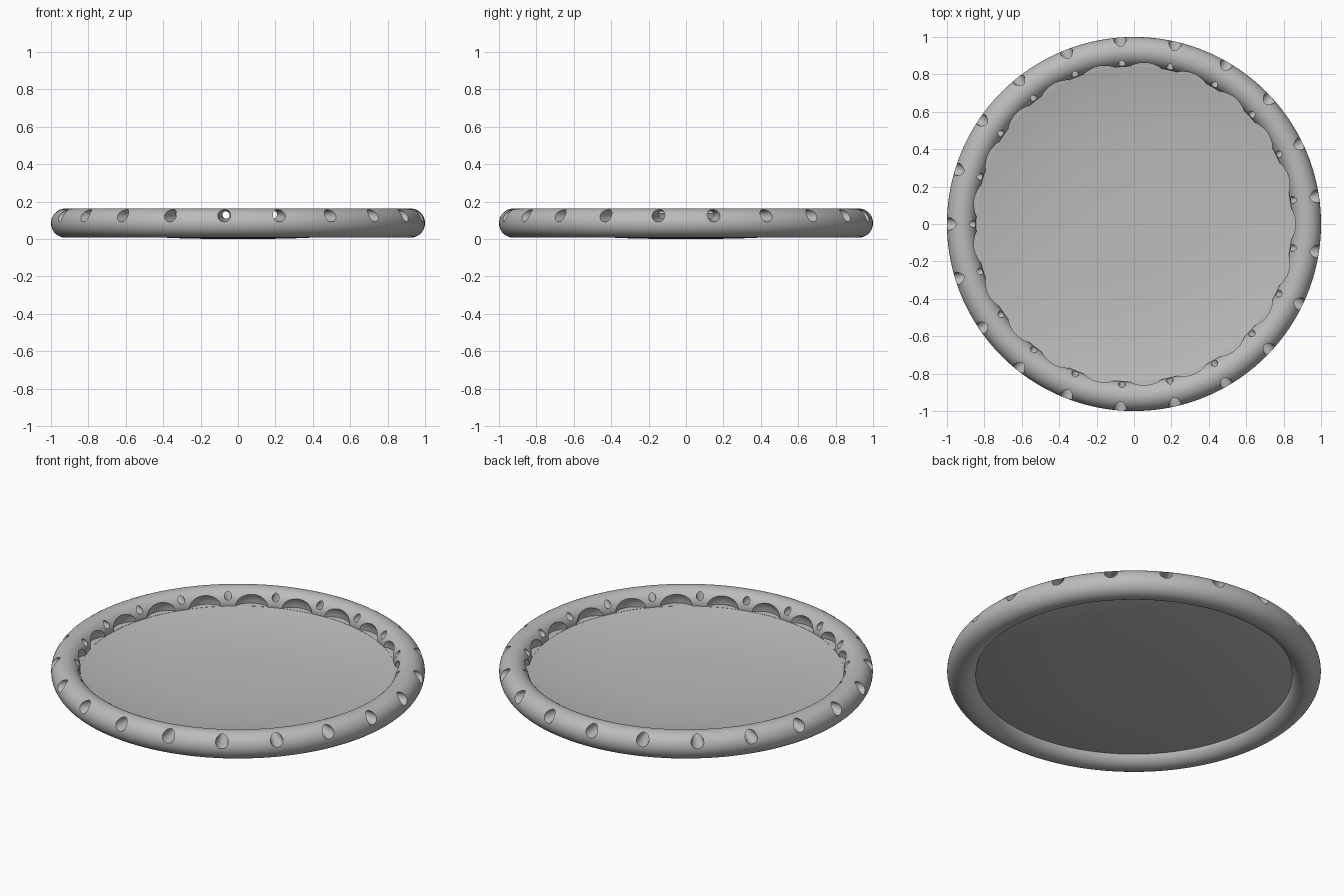
import bpy, bmesh, math
from mathutils import Matrix, Vector

cube = bpy.data.objects.get("Cube")
if cube:
    bpy.data.objects.remove(cube, do_unlink=True)

COUNT = 21            # holes around the ring
MAJOR, MINOR, RING_Z = 0.922, 0.078, 0.085
DISH_R, RISE, THICK = 0.86, 0.064, 0.015

grey = bpy.data.materials.new("plain grey")
grey.use_nodes = True
grey.diffuse_color = (0.5, 0.5, 0.5, 1)
grey.node_tree.nodes["Principled BSDF"].inputs["Base Color"].default_value = grey.diffuse_color


def make(name, bm):
    bmesh.ops.recalc_face_normals(bm, faces=bm.faces)
    mesh = bpy.data.meshes.new(name)
    bm.to_mesh(mesh)
    bm.free()
    mesh.materials.append(grey)
    obj = bpy.data.objects.new(name, mesh)
    bpy.context.collection.objects.link(obj)
    return obj


def lathe(name, profile, closed, steps=168):
    """Spin an (r, z) profile around the z axis."""
    bm = bmesh.new()
    verts = [bm.verts.new((r, 0, z)) for r, z in profile]
    pairs = list(zip(verts, verts[1:]))
    if closed:
        pairs.append((verts[-1], verts[0]))
    edges = [bm.edges.new(p) for p in pairs]
    bmesh.ops.spin(bm, geom=verts + edges, cent=(0, 0, 0), axis=(0, 0, 1),
                   angle=math.tau, steps=steps, use_duplicate=False)
    bmesh.ops.remove_doubles(bm, verts=bm.verts, dist=0.0001)
    return make(name, bm)


def smooth(obj, degrees):
    bpy.ops.object.select_all(action='DESELECT')
    obj.select_set(True)
    bpy.context.view_layer.objects.active = obj
    bpy.ops.object.shade_smooth_by_angle(angle=math.radians(degrees))


# Round rim
circle = [(MAJOR + MINOR * math.cos(math.tau * i / 48),
           RING_Z + MINOR * math.sin(math.tau * i / 48)) for i in range(48)]
ring = lathe("rim", circle, True)

# Cutters: tapered holes through the rim and domed niches on its inner side
bm = bmesh.new()
step = math.tau / COUNT
for i in range(COUNT):
    turn = Matrix.Rotation(math.pi + i * step, 4, 'Z')
    lay = Matrix.Rotation(math.pi / 2, 4, 'Y')
    bmesh.ops.create_cone(bm, cap_ends=True, segments=24, radius1=0.016,
                          radius2=0.037, depth=0.18,
                          matrix=turn @ Matrix.Translation((0.92, 0, 0.127)) @ lay)
    turn = Matrix.Rotation(math.pi + (i + 0.5) * step, 4, 'Z')
    place = turn @ Matrix.Translation((0.776, 0, 0.077))
    dome = bmesh.ops.create_uvsphere(bm, u_segments=40, v_segments=20, radius=0.107,
                                     matrix=place)["verts"]
    faces = {f for v in dome for f in v.link_faces}
    edges = {e for v in dome for e in v.link_edges}
    cut = bmesh.ops.bisect_plane(bm, geom=list(dome) + list(edges) + list(faces),
                                 plane_co=place.translation, plane_no=Vector((0, 0, -1)),
                                 clear_outer=True)
    rim_edges = [e for e in bm.edges if e.is_boundary]
    bmesh.ops.holes_fill(bm, edges=rim_edges, sides=0)
cutter = make("rim_cutter", bm)
cutter.hide_render = True

mod = ring.modifiers.new("holes", 'BOOLEAN')
mod.operation = 'DIFFERENCE'
mod.solver = 'EXACT'
mod.object = cutter
bpy.context.view_layer.objects.active = ring
bpy.ops.object.modifier_apply(modifier=mod.name)
bpy.data.objects.remove(cutter, do_unlink=True)
smooth(ring, 30)

# Shallow dish that closes the rim
radii = [DISH_R * i / 16 for i in range(17)]
under = [(r, RISE * (r / DISH_R) ** 2.8) for r in radii]
over = [(r, z + THICK) for r, z in reversed(under)]
dish = lathe("dish", under + over, False)
smooth(dish, 40)
